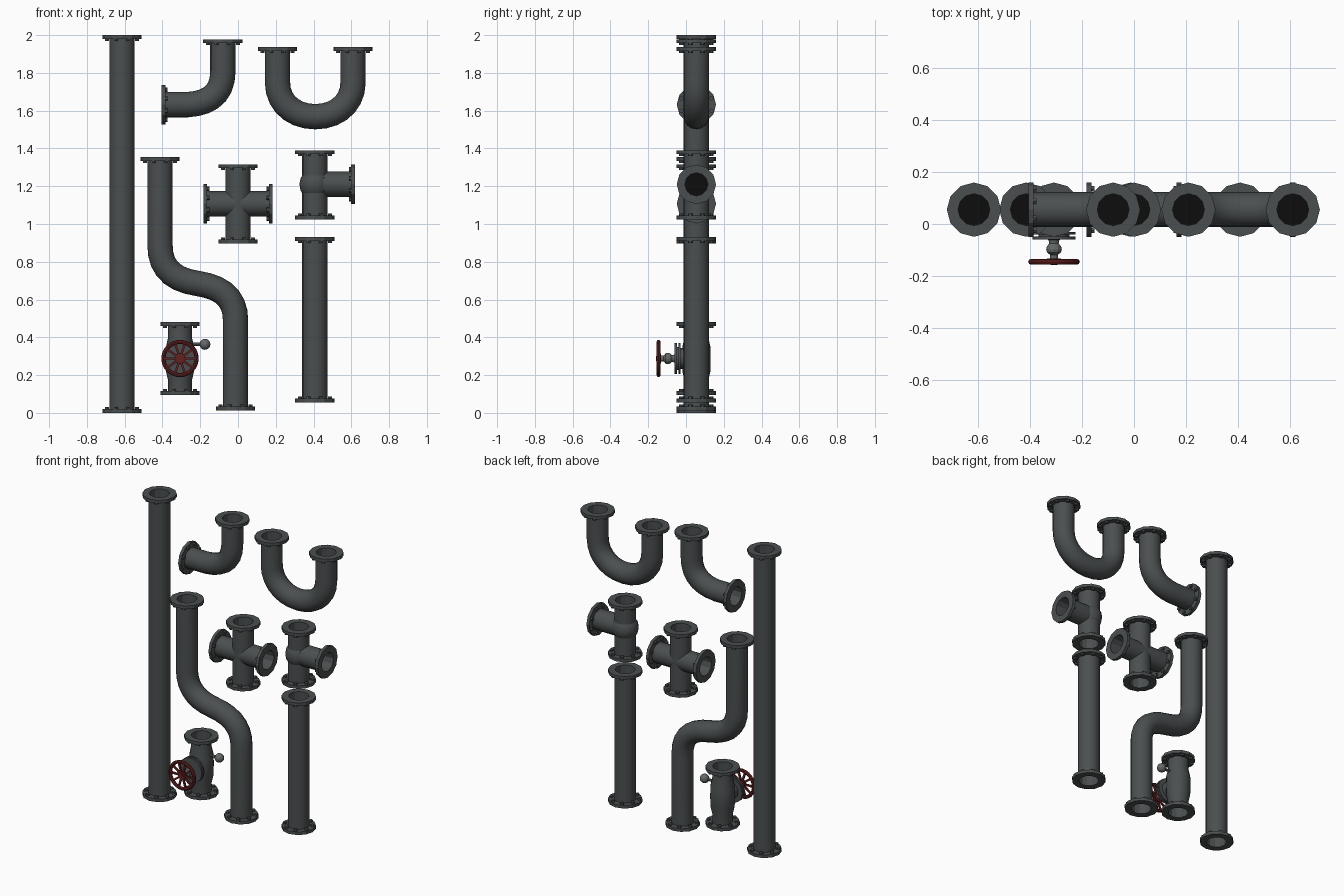
import bpy, bmesh, math
from mathutils import Vector, Matrix

cube = bpy.data.objects.get("Cube")
if cube:
    bpy.data.objects.remove(cube, do_unlink=True)

CY = 0.055      # depth of every pipe axis
PIPE = 0.067    # pipe radius


def material(name, rgb):
    m = bpy.data.materials.new(name)
    m.use_nodes = True
    m.diffuse_color = (*rgb, 1)
    m.node_tree.nodes["Principled BSDF"].inputs["Base Color"].default_value = (*rgb, 1)
    return m


IRON = material("dark iron", (0.07, 0.078, 0.08))
BORE = material("black bore", (0.004, 0.004, 0.004))
RED = material("dark red", (0.13, 0.015, 0.015))
STEEL = material("grey steel", (0.13, 0.14, 0.14))


def finish(name, bm, mats):
    bmesh.ops.recalc_face_normals(bm, faces=bm.faces)
    me = bpy.data.meshes.new(name)
    bm.to_mesh(me)
    bm.free()
    for m in mats:
        me.materials.append(m)
    ob = bpy.data.objects.new(name, me)
    bpy.context.collection.objects.link(ob)
    bpy.ops.object.select_all(action='DESELECT')
    ob.select_set(True)
    bpy.context.view_layer.objects.active = ob
    bpy.ops.object.shade_smooth_by_angle(angle=math.radians(26))
    return ob


def frame(origin, axis):
    return Matrix.Translation(origin) @ Vector(axis).to_track_quat('Z', 'Y').to_matrix().to_4x4()


def bridge(bm, a, b):
    n = max(len(a), len(b))
    for i in range(n):
        j = (i + 1) % n
        if len(b) == 1:
            bm.faces.new((a[i], a[j], b[0]))
        elif len(a) == 1:
            bm.faces.new((a[0], b[j], b[i]))
        else:
            bm.faces.new((a[i], a[j], b[j], b[i]))


def spin(bm, profile, mat, n):
    """Turn (radius, height) points around the axis of mat."""
    prev = None
    for r, h in profile:
        k = n if r > 0 else 1
        ring = [bm.verts.new(mat @ Vector((r * math.cos(math.tau * i / n),
                                           r * math.sin(math.tau * i / n), h)))
                for i in range(k)]
        if prev:
            bridge(bm, prev, ring)
        prev = ring


def lathe(name, profile, origin, axis, mat, n=16):
    bm = bmesh.new()
    spin(bm, profile, frame(origin, axis), n)
    return finish(name, bm, [mat])


def flange(name, origin, inward):
    """Bolted ring with a blind bore, facing away from the pipe."""
    bm = bmesh.new()
    m = frame(origin, inward)
    depth = 0.1
    spin(bm, [(0.063, 0.02), (0.104, 0.02), (0.104, 0), (0.061, 0),
              (0.061, depth), (0, depth)], m, 12)
    for i in range(8):
        a = math.tau * (i + 0.5) / 8
        spot = Matrix.Translation((0.086 * math.cos(a), 0.086 * math.sin(a), 0.024))
        bmesh.ops.create_cone(bm, cap_ends=True, segments=6, radius1=0.012,
                              radius2=0.012, depth=0.014, matrix=m @ spot)
    inv = m.inverted()
    for f in bm.faces:
        if (inv @ f.calc_center_median()).z > depth - 0.001:
            f.material_index = 1
    return finish(name, bm, [IRON, BORE])


def pipe(name, path, n=16):
    """Sweep a round section along (x, z) points and flange both ends."""
    pts = [Vector((x, CY, z)) for x, z in path]
    side = Vector((0, 1, 0))
    bm = bmesh.new()
    prev = None
    for i, p in enumerate(pts):
        t = (pts[min(i + 1, len(pts) - 1)] - pts[max(i - 1, 0)]).normalized()
        out = side.cross(t)
        ring = [bm.verts.new(p + PIPE * (math.cos(math.tau * k / n) * out +
                                         math.sin(math.tau * k / n) * side))
                for k in range(n)]
        if prev:
            bridge(bm, prev, ring)
        prev = ring
    finish(name, bm, [IRON])
    flange(name + "_start_flange", pts[0], pts[1] - pts[0])
    flange(name + "_end_flange", pts[-1], pts[-2] - pts[-1])


def bend(p0, p1, p2, p3, steps=7):
    """Points on a cubic curve."""
    out = []
    for i in range(steps + 1):
        t = i / steps
        s = 1 - t
        w = (s ** 3, 3 * s * s * t, 3 * s * t * t, t ** 3)
        out.append(tuple(sum(a * p[c] for a, p in zip(w, (p0, p1, p2, p3))) for c in (0, 1)))
    return out


# Straight pipes
pipe("long_pipe", [(-0.614, 0), (-0.614, 2)])
pipe("short_pipe", [(0.407, 0.055), (0.407, 0.93)])

# Elbow
pipe("elbow_pipe", [(-0.405, 1.632)] +
     bend((-0.265, 1.632), (-0.15, 1.64), (-0.08, 1.69), (-0.08, 1.81)) + [(-0.08, 1.978)])

# U bend
left = bend((0.209, 1.75), (0.209, 1.64), (0.295, 1.568), (0.409, 1.568))
right = [(0.818 - x, z) for x, z in reversed(left[:-1])]
pipe("u_bend_pipe", [(0.209, 1.937)] + left + right + [(0.609, 1.937)])

# Offset S pipe
upper = bend((-0.413, 0.89), (-0.413, 0.77), (-0.35, 0.705), (-0.213, 0.685))
lower = bend((-0.213, 0.685), (-0.076, 0.665), (-0.013, 0.60), (-0.013, 0.49))
pipe("offset_pipe", [(-0.413, 1.354)] + upper + lower[1:] + [(-0.013, 0.013)])

# Four-way cross
pipe("cross_upright", [(0, 0.898), (0, 1.316)])
pipe("cross_arm", [(-0.183, 1.107), (0.183, 1.107)])

# Tee with rounded back
pipe("tee_upright", [(0.407, 1.024), (0.407, 1.39)])
lathe("tee_branch", [(PIPE, 0), (PIPE, 0.21)], (0.407, CY, 1.21), (1, 0, 0), IRON)
flange("tee_branch_flange", (0.619, CY, 1.21), (-1, 0, 0))
arc = [math.pi * i / 8 for i in range(9)]
ball = [(round(math.sin(a), 5), -math.cos(a)) for a in arc]
lathe("tee_bulge", [(0.082 * r, 0.085 * h) for r, h in ball],
      (0.407, CY, 1.21), (0, 0, 1), IRON)

# Valve body
VX, VZ = -0.307, 0.288
lathe("valve_body", [(0.063, 0.095), (0.063, 0.17), (0.074, 0.22), (0.076, VZ),
                     (0.074, 0.35), (0.063, 0.4), (0.063, 0.48)], (VX, CY, 0), (0, 0, 1), IRON)
flange("valve_bottom_flange", (VX, CY, 0.095), (0, 0, 1))
flange("valve_top_flange", (VX, CY, 0.48), (0, 0, -1))

# Bonnet plates and stem, running towards the front
FRONT = (0, -1, 0)
lathe("valve_bonnet", [(0.055, -0.05), (0.055, 0.03), (0.083, 0.03), (0.083, 0.041),
                       (0.06, 0.041), (0.06, 0.048), (0.083, 0.048), (0.083, 0.06),
                       (0.03, 0.06), (0, 0.062)], (VX, 0, VZ), FRONT, IRON)
lathe("valve_stem", [(0.022, 0.055), (0.018, 0.075), (0.027, 0.085), (0.03, 0.097),
                     (0.027, 0.109), (0.015, 0.118), (0.015, 0.14)],
      (VX, 0, VZ), FRONT, STEEL, 12)

# Handwheel: rim, hub and spokes
bm = bmesh.new()
wheel = frame((VX, -0.145, VZ), FRONT)
rim = [(0.088 + 0.011 * math.cos(math.tau * i / 8), 0.011 * math.sin(math.tau * i / 8))
       for i in range(9)]
spin(bm, rim, wheel, 24)
spin(bm, [(0, -0.012), (0.027, -0.012), (0.027, 0.008), (0.014, 0.008),
          (0.014, 0.013), (0, 0.013)], wheel, 12)
for i in range(10):
    turn = Matrix.Rotation(math.tau * i / 10, 4, 'Z')
    place = Matrix.Translation((0.053, 0, 0)) @ Matrix.Diagonal((0.065, 0.012, 0.01, 1))
    bmesh.ops.create_cube(bm, size=1, matrix=wheel @ turn @ place)
bmesh.ops.remove_doubles(bm, verts=bm.verts, dist=0.00005)
finish("handwheel", bm, [RED])

# Side knob on a short rod
lathe("knob_rod", [(0.009, 0), (0.009, 0.12)], (VX, CY, 0.363), (1, 0, 0), STEEL, 8)
lathe("knob", [(0.029 * r, 0.029 * h) for r, h in ball], (-0.175, CY, 0.363), (0, 0, 1), STEEL, 16)
